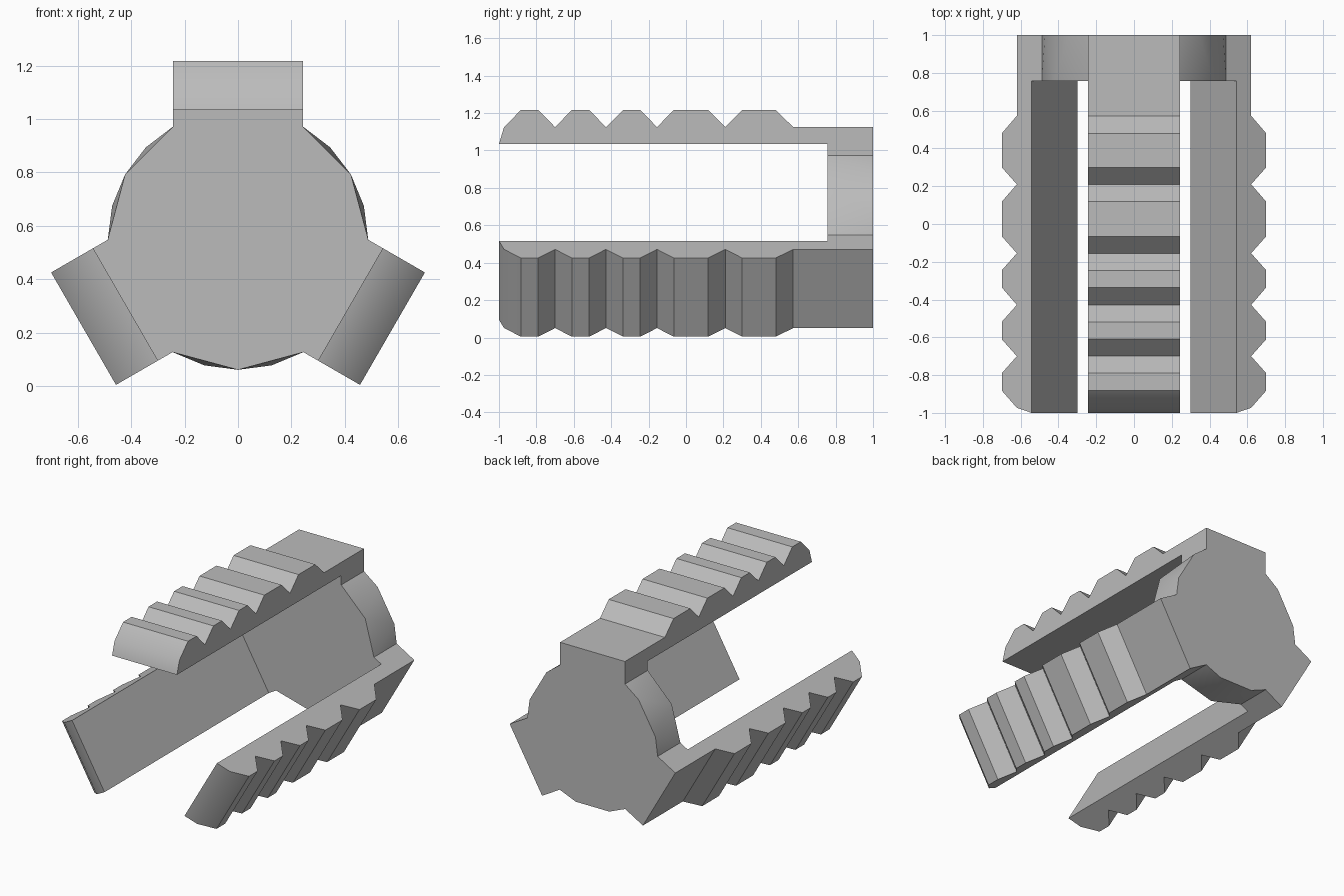
import bpy, bmesh, math

if "Cube" in bpy.data.objects:
    bpy.data.objects.remove(bpy.data.objects["Cube"])

# Shared dimensions: axis height, half jaw width, hub radius, hub front plane
CZ, HALF, RAD, HUB_Y = 0.549, 0.243, 0.488, 0.757
CORNER = 0.423           # radial height where the hub meets a jaw
INNER, LOW, HIGH = 0.486, 0.576, 0.668

grey = bpy.data.materials.new("plain grey")
grey.diffuse_color = (0.5, 0.5, 0.5, 1)
grey.use_nodes = True
grey.node_tree.nodes["Principled BSDF"].inputs["Base Color"].default_value = grey.diffuse_color

bm = bmesh.new()


def point(u, y, r, a):
    """Point given across / along / radially out, turned about the y axis."""
    return bm.verts.new((u * math.cos(a) + r * math.sin(a), y,
                         CZ - u * math.sin(a) + r * math.cos(a)))


def rim(y, a):
    return point(0, y, RAD, math.radians(a))


# Toothed jaw profile (y, radius), from the back to the tip
profile = [(1, LOW), (0.573, LOW)]
for start, end, valley in [(0.48, 0.30, 0.21), (0.118, -0.065, -0.155),
                           (-0.245, -0.336, -0.428), (-0.518, -0.61, -0.70),
                           (-0.79, -0.882, -0.973)]:
    profile += [(start, HIGH), (end, HIGH), (valley, LOW)]
profile += [(-1, INNER), (HUB_Y, INNER), (HUB_Y, CORNER), (1, CORNER)]

# Three jaws
jaws = []
for k in range(3):
    a = math.radians(120 * k)
    left = [point(-HALF, y, r, a) for y, r in profile]
    right = [point(HALF, y, r, a) for y, r in profile]
    bm.faces.new(left)
    bm.faces.new(right[::-1])
    for i in range(len(profile) - 3):
        bm.faces.new((left[i], right[i], right[i + 1], left[i + 1]))
    jaws.append((left, right))

# Hub: rounded walls between the jaws, then the front and back discs
front, back = [], []
for k in range(3):
    left, right = jaws[k]
    nxt = jaws[(k + 1) % 3][0]
    f = rim(HUB_Y, 120 * k + 60)
    b1, b2 = rim(1, 120 * k + 45), rim(1, 120 * k + 75)
    for tri in [(right[-2], right[-1], b1), (right[-2], b1, f), (f, b1, b2),
                (f, b2, nxt[-2]), (nxt[-2], b2, nxt[-1])]:
        bm.faces.new(tri).smooth = True
    front += [left[-2], left[-3], right[-3], right[-2], f]
    back += [left[-1], left[0], right[0], right[-1], b1, b2]
bm.faces.new(front)
bm.faces.new(back)
bmesh.ops.recalc_face_normals(bm, faces=bm.faces)

mesh = bpy.data.meshes.new("three_jaw_body")
bm.to_mesh(mesh)
bm.free()
mesh.materials.append(grey)
body = bpy.data.objects.new("three_jaw_body", mesh)
bpy.context.collection.objects.link(body)

# Smooth hub walls, crisp jaw edges
bpy.context.view_layer.objects.active = body
body.select_set(True)
bpy.ops.object.shade_smooth_by_angle(angle=math.radians(30))
